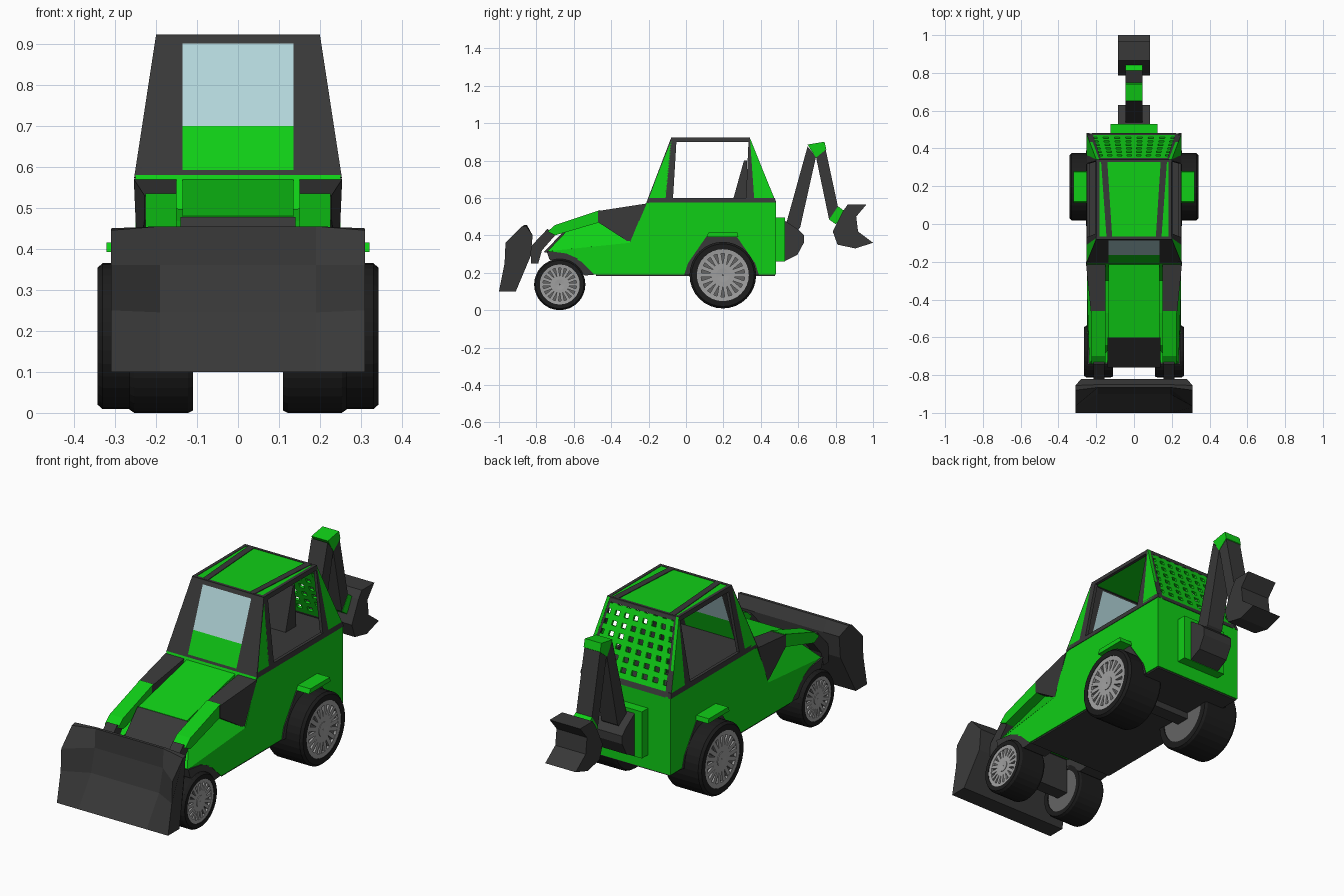
import bpy, bmesh
from math import sin, cos, pi
from mathutils import Vector, Matrix

if "Cube" in bpy.data.objects:
    bpy.data.objects.remove(bpy.data.objects["Cube"])


def material(name, r, g, b):
    m = bpy.data.materials.new(name)
    m.diffuse_color = (r, g, b, 1)
    m.use_nodes = True
    m.node_tree.nodes["Principled BSDF"].inputs["Base Color"].default_value = m.diffuse_color
    return m


GREEN = material("green_paint", 0.005, 0.62, 0.008)
DARK = material("dark_metal", 0.04, 0.04, 0.04)
RUBBER = material("rubber", 0.012, 0.012, 0.012)
RIM = material("rim_grey", 0.35, 0.35, 0.35)
SLOT = material("rim_shadow", 0.13, 0.13, 0.13)
GLASS = material("glass", 0.45, 0.67, 0.70)


def finish(bm, name, mat):
    bmesh.ops.recalc_face_normals(bm, faces=bm.faces)
    me = bpy.data.meshes.new(name)
    bm.to_mesh(me)
    bm.free()
    me.materials.append(mat)
    ob = bpy.data.objects.new(name, me)
    bpy.context.collection.objects.link(ob)
    return ob


def loft(name, rings, mat, mirror=False, closed=False):
    """Skin a list of equal rings; caps the ends unless the loop is closed."""
    bm = bmesh.new()
    for s in ((1, -1) if mirror else (1,)):
        vs = [[bm.verts.new((p[0] * s, p[1], p[2])) for p in r] for r in rings]
        n = len(rings[0])
        for a, b in zip(vs, vs[1:] + (vs[:1] if closed else [])):
            for i in range(n):
                bm.faces.new((a[i], a[(i + 1) % n], b[(i + 1) % n], b[i]))
        if not closed:
            bm.faces.new(vs[0])
            bm.faces.new(vs[-1])
    return finish(bm, name, mat)


def prism(name, yz, x0, x1, mat, mirror=False):
    return loft(name, [[(x, y, z) for y, z in yz] for x in (x0, x1)], mat, mirror)


def slab(name, pts, off, mat, mirror=False):
    o = Vector(off)
    return loft(name, [pts, [Vector(p) + o for p in pts]], mat, mirror)


def box(name, x0, x1, y0, y1, z0, z1, mat, mirror=False):
    return prism(name, [(y0, z0), (y1, z0), (y1, z1), (y0, z1)], x0, x1, mat, mirror)


# Main body, underside and nose
body = [(-.74, .315), (-.65, .30), (-.56, .26), (-.49, .19), (.48, .19),
        (.48, .58), (-.21, .58), (-.30, .36)]
width = lambda y: .25 if y > -.5 else .25 + (y + .5) * .06
loft("body", [[(s * width(y), y, z) for y, z in body] for s in (-1, 1)], GREEN)
box("underside", -.245, .245, -.48, .475, .183, .20, DARK)
prism("hood", [(-.60, .48), (-.60, .30), (-.2, .30), (-.2, .572)], -.135, .135, GREEN)
prism("nose_grille", [(-.60, .478), (-.76, .31), (-.65, .29), (-.60, .3)], -.14, .14, DARK)
slab("hood_side", [(.237, -.74, .315), (.25, -.30, .36), (.17, -.30, .50),
                   (.17, -.47, .47), (.17, -.64, .42)], (-.05, 0, -.005), GREEN, True)
prism("front_fender", [(-.745, .317), (-.64, .303), (-.555, .265), (-.485, .19),
                       (-.54, .185), (-.62, .24), (-.73, .27)], .11, .245, DARK, True)

# Rear wheel arches and steps
prism("rear_arch", [(-.01, .187), (.01, .25), (.11, .395), (.27, .395), (.37, .25), (.39, .187)],
      .14, .254, DARK, True)
prism("rear_step", [(.11, .392), (.28, .392), (.275, .415), (.12, .415)], .24, .32, GREEN, True)

# Loader arms: rear bracket, green beam, front link
bracket = [(-.47, .53), (-.21, .57), (-.30, .36), (-.47, .47)]
loft("arm_bracket", [[(.15, y, z) for y, z in bracket],
                     [(.228 + (y + .47) * .1, y, z) for y, z in bracket]], DARK, True)
prism("arm_beam", [(-.74, .42), (-.70, .455), (-.46, .535), (-.46, .47), (-.70, .40)],
      .15, .225, GREEN, True)
prism("arm_link", [(-.74, .435), (-.83, .34), (-.83, .25), (-.79, .25), (-.77, .32), (-.70, .40)],
      .155, .215, DARK, True)

# Front bucket with forward-swept ends
end = [(-1, .10), (-.97, .25), (-.965, .36), (-.88, .445), (-.855, .45), (-.82, .40), (-.83, .29), (-.91, .10)]
mid = [(-1, .10), (-.90, .245), (-.87, .36), (-.865, .455), (-.85, .455), (-.82, .40), (-.83, .29), (-.91, .10)]


def bucket_ring(x, prof, s):
    return [(s * (x - (.03 if 5 <= i <= 6 and x > .25 else 0)), y, z) for i, (y, z) in enumerate(prof)]


loft("front_bucket", [bucket_ring(.31, end, -1), bucket_ring(.19, mid, -1),
                      bucket_ring(.19, mid, 1), bucket_ring(.31, end, 1)], DARK)

# Cab: sides lean inward, front and back lean toward the roof
lean = lambda z: (z - .58) / .34
side = lambda y, z: (.252 - .052 * lean(z), y, z)
front = lambda x, z: (x, -.21 + .13 * lean(z), z)
rear = lambda u, z: (u * (.252 - .052 * lean(z)), .48 - .14 * lean(z), z)


def side_panel(name, yz, mat):
    slab(name, [side(y, z) for y, z in yz], (-.016, 0, 0), mat, True)


side_panel("front_quarter", [(-.205, .59), (-.11, .59), (-.075, .915)], GREEN)
side_panel("front_pillar", [(-.115, .59), (-.07, .59), (-.05, .92), (-.08, .92)], DARK)
side_panel("rear_pillar", [(.32, .59), (.365, .59), (.342, .92), (.335, .92)], DARK)
side_panel("rear_quarter", [(.365, .59), (.475, .59), (.342, .92)], GREEN)
side_panel("roof_rail", [(-.08, .90), (.342, .90), (.342, .922), (-.08, .922)], DARK)
side_panel("belt_rail", [(-.21, .575), (.482, .575), (.475, .60), (-.203, .60)], DARK)
box("cab_floor", -.24, .24, -.19, .46, .575, .588, DARK)


def front_panel(name, xz, mat, mirror=False):
    slab(name, [front(x, z) for x, z in xz], (0, .014, -.004), mat, mirror)


front_panel("windshield_pillar", [(.135, .575), (.253, .575), (.20, .92), (.135, .92)], DARK, True)
front_panel("windshield_header", [(-.14, .90), (.14, .90), (.14, .92), (-.14, .92)], DARK)
front_panel("windshield_sill", [(-.14, .57), (.14, .57), (.14, .592), (-.14, .592)], DARK)
front_panel("windshield_panel", [(-.135, .592), (.135, .592), (.135, .70), (-.135, .70)], GREEN)
front_panel("windshield", [(-.135, .70), (.135, .70), (.135, .90), (-.135, .90)], GLASS)

# Roof with two dark ribs
box("roof", -.198, .198, -.078, .34, .905, .920, GREEN)
slab("roof_rib", [(.115, -.078, .92), (.145, -.078, .92), (.175, .34, .92), (.142, .34, .92)],
     (0, 0, .003), DARK, True)
box("roof_edge", -.2, .2, -.081, -.066, .903, .922, DARK)
box("roof_back_edge", -.2, .2, .328, .342, .903, .922, DARK)


# Rear guard: crossing bars inside a dark frame
def rear_bar(name, u0, u1, z0, z1, mat, mirror=False):
    slab(name, [rear(u0, z0), rear(u1, z0), rear(u1, z1), rear(u0, z1)], (0, -.012, -.004), mat, mirror)


rear_bar("guard_frame_side", .87, 1, .58, .92, DARK, True)
rear_bar("guard_frame_top", -.88, .88, .90, .92, DARK)
rear_bar("guard_frame_bottom", -.88, .88, .575, .60, DARK)
for i in range(7):
    u = (i - 3) * .245
    rear_bar("guard_upright", u - .065, u + .065, .60, .90, GREEN)
    z = .612 + i * .0455
    rear_bar("guard_crossbar", -.87, .87, z - .012, z + .012, GREEN)

# Driver seat back
prism("seat_back", [(.25, .585), (.31, .80), (.325, .80), (.335, .585)], -.09, .09, DARK)

# Backhoe: mount, pivot, boom, elbow, stick, link and bucket
box("backhoe_mount", -.125, .125, .47, .53, .26, .495, GREEN)
prism("backhoe_pivot", [(.525, .48), (.60, .43), (.63, .40), (.63, .36), (.595, .295), (.525, .26)],
      -.085, .085, DARK)
prism("boom", [(.535, .46), (.65, .875), (.695, .82), (.61, .44), (.57, .40)], -.045, .045, DARK)
prism("elbow", [(.65, .885), (.74, .90), (.75, .86), (.695, .815)], -.046, .046, GREEN)
prism("stick", [(.695, .82), (.742, .88), (.813, .55), (.765, .485)], -.044, .044, DARK)
prism("bucket_link", [(.765, .485), (.813, .555), (.86, .52), (.80, .46)], -.046, .046, GREEN)
prism("backhoe_bucket", [(.84, .53), (.865, .565), (.965, .565), (.91, .50), (.92, .42), (1.0, .36),
                         (.905, .33), (.81, .35), (.785, .42)], -.085, .085, DARK)


# Wheels: revolved tyre, dished rim and radial spokes
def ring(prof, y, z, a):
    return [(x, y + r * cos(a), z + r * sin(a)) for x, r in prof]


def wheel(label, y, z, R, x0, x1, spokes=18, seg=32):
    rr = R * .78
    tyre = [(x0, rr), (x0, R * .96), (x0 + .012, R), (x1 - .012, R), (x1, R * .94), (x1, rr)]
    loft(label + "_tyre", [ring(tyre, y, z, 2 * pi * i / seg) for i in range(seg)], RUBBER, True, True)
    disc = [(y + rr * cos(2 * pi * i / seg), z + rr * sin(2 * pi * i / seg)) for i in range(seg)]
    prism(label + "_disc", disc, x0 + .004, x1 - .016, SLOT, True)
    for nm, a, b in (("_rim", .84, 1.01), ("_hub", .02, .26)):
        prof = [(x1 - .018, rr * a), (x1 - .004, rr * a), (x1 - .002, rr * b), (x1 - .018, rr * b)]
        loft(label + nm, [ring(prof, y, z, 2 * pi * i / seg) for i in range(seg)], RIM, True, True)
    bm = bmesh.new()
    for s in (1, -1):
        for i in range(spokes):
            m = (Matrix.Translation((s * (x1 - .012), y, z)) @ Matrix.Rotation(2 * pi * i / spokes, 4, 'X')
                 @ Matrix.Translation((0, rr * .55, 0)) @ Matrix.Diagonal((.014, rr * .66, rr * .15, 1)))
            bmesh.ops.create_cube(bm, size=1, matrix=m)
    finish(bm, label + "_spokes", RIM)


wheel("front_wheel", -.675, .137, .137, .11, .265)
wheel("rear_wheel", .197, .187, .178, .14, .342)
box("front_axle", -.13, .13, -.71, -.64, .11, .31, DARK)
box("rear_axle", -.15, .15, .16, .23, .15, .20, DARK)
